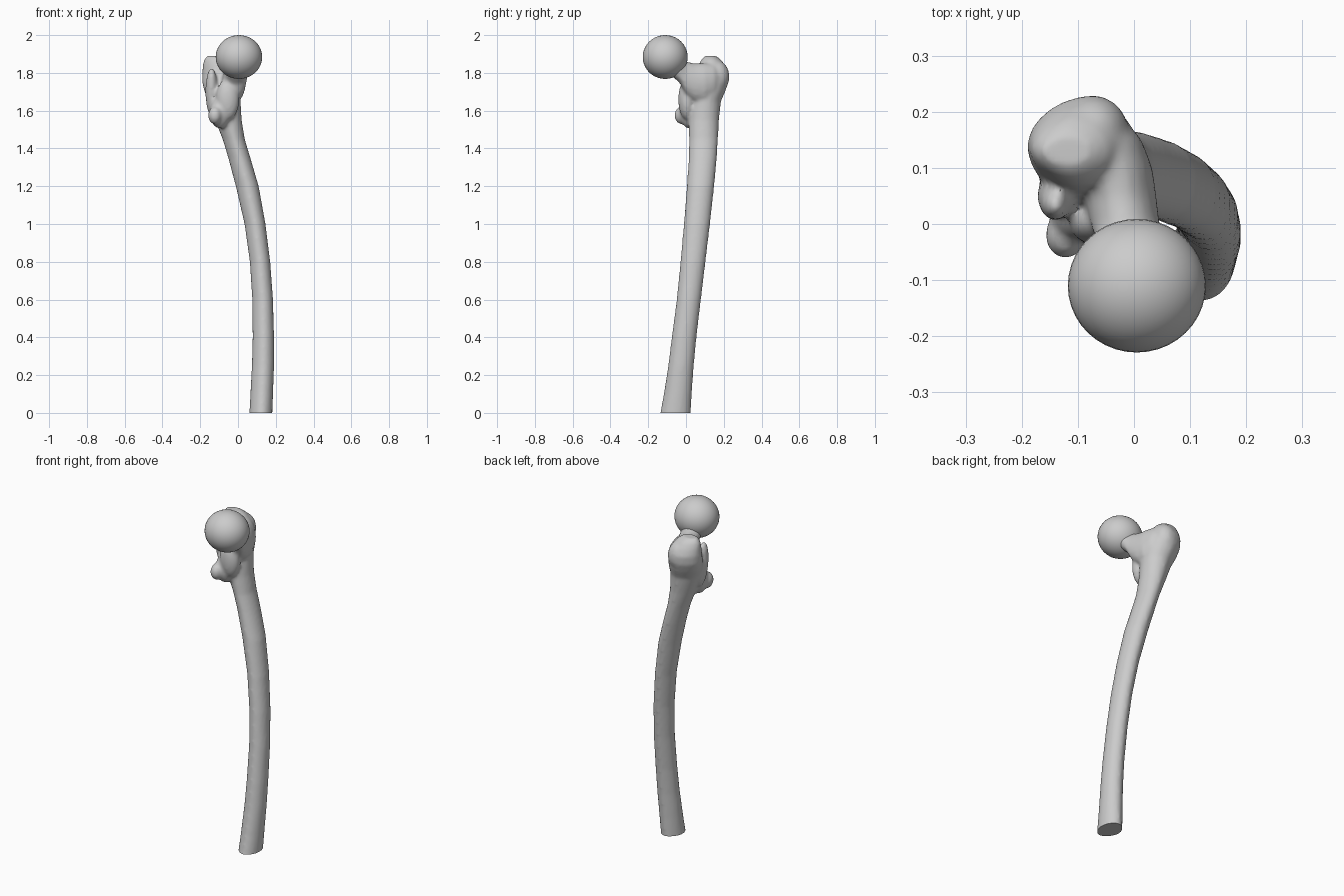
import bpy, bmesh, math
from mathutils import Vector, Matrix

if "Cube" in bpy.data.objects:
    bpy.data.objects.remove(bpy.data.objects["Cube"])

bm = bmesh.new()


def loft(rings, place, n=20):
    """Skin closed rings (pos, a, b, ra, rb); place() maps them to 3D."""
    rows = []
    for r in rings:
        rows.append([bm.verts.new(place(r, 2 * math.pi * i / n)) for i in range(n)])
    for lo, hi in zip(rows, rows[1:]):
        for i in range(n):
            j = (i + 1) % n
            bm.faces.new((lo[i], lo[j], hi[j], hi[i]))
    bm.faces.new(rows[0][::-1])
    bm.faces.new(rows[-1])


def blob(loc, size, rot=(0, 0, 0)):
    m = Matrix.LocRotScale(Vector(loc), Matrix.Rotation(rot[2], 3, 'Z') @ Matrix.Rotation(rot[0], 3, 'X')
                           @ Matrix.Rotation(rot[1], 3, 'Y'), Vector(size))
    bmesh.ops.create_uvsphere(bm, u_segments=24, v_segments=14, radius=1, matrix=m)


def shaft_point(r, t):
    z, x0, x1, y0, y1 = r
    c, s = math.cos(t), math.sin(t)
    pinch = 1 - 0.18 * max(0, -c)          # ridge along the rear (-x) side
    return ((x0 + x1) / 2 + c * (x1 - x0) / 2, (y0 + y1) / 2 + s * pinch * (y1 - y0) / 2, z)


def neck_point(r, t):
    y, cx, cz, rx, rz = r
    return (cx + rx * math.sin(t), y, cz + rz * math.cos(t))


# bowed shaft flaring into the greater trochanter: z, x range, y range
loft([(-0.08, .055, .180, -.155, .022), (0, .060, .182, -.137, .026), (.1, .065, .186, -.118, .031),
      (.25, .073, .191, -.095, .042), (.4, .077, .191, -.076, .056), (.6, .075, .186, -.050, .080),
      (.8, .062, .171, -.030, .104), (1.0, .034, .146, -.012, .128), (1.2, -.012, .110, .004, .150),
      (1.35, -.052, .066, .014, .164), (1.45, -.082, .036, .016, .170), (1.55, -.122, .020, .012, .175),
      (1.65, -.158, .014, .012, .186), (1.70, -.178, .012, .025, .208), (1.75, -.190, .006, .040, .226),
      (1.80, -.190, -.010, .056, .226), (1.84, -.187, -.022, .066, .208), (1.87, -.180, -.045, .080, .186),
      (1.89, -.165, -.075, .100, .160)], shaft_point)

# neck: y, centre x, centre z, half width, half height
loft([(-.10, .005, 1.87, .068, .062), (-.03, -.006, 1.812, .062, .070), (0, -.016, 1.77, .062, .090),
      (.05, -.024, 1.745, .064, .105), (.10, -.035, 1.74, .068, .112), (.15, -.052, 1.75, .066, .10),
      (.19, -.075, 1.76, .055, .07)], neck_point)

# lesser trochanter, its root, and the crests that tie it to the rest
blob((-.122, -.020, 1.575), (.036, .042, .048))
blob((-.095, .020, 1.59), (.055, .055, .085))
blob((-.055, .005, 1.66), (.062, .046, .11))
blob((-.140, .050, 1.70), (.032, .040, .13), (.15, 0, 0))
# outer corner of the greater trochanter
blob((-.075, .165, 1.78), (.065, .065, .085))

bmesh.ops.recalc_face_normals(bm, faces=bm.faces)
src = bpy.data.meshes.new("bone_shaft")
bm.to_mesh(src)
bm.free()
bone = bpy.data.objects.new("bone_shaft", src)
bpy.context.collection.objects.link(bone)

# fuse the overlapping forms and soften the joins
rm = bone.modifiers.new("fuse", 'REMESH')
rm.mode = 'VOXEL'
rm.voxel_size = 0.009
sm = bone.modifiers.new("soften", 'SMOOTH')
sm.factor = 0.5
sm.iterations = 7
dg = bpy.context.evaluated_depsgraph_get()
bm = bmesh.new()
bm.from_object(bone, dg)
bone.modifiers.clear()

# flat cut at the base
cut = bmesh.ops.bisect_plane(bm, geom=bm.verts[:] + bm.edges[:] + bm.faces[:],
                             plane_co=(0, 0, 0), plane_no=(0, 0, 1), clear_inner=True)
rim = [e for e in cut['geom_cut'] if isinstance(e, bmesh.types.BMEdge)]
bmesh.ops.contextual_create(bm, geom=rim)
bmesh.ops.recalc_face_normals(bm, faces=bm.faces)
bm.to_mesh(src)
bm.free()

# ball head
bpy.ops.mesh.primitive_uv_sphere_add(segments=40, ring_count=20, radius=1, location=(.005, -.110, 1.884))
head = bpy.context.object
head.name = "ball_head"
head.scale = (.123, .119, .116)
bpy.ops.object.transform_apply(location=False, rotation=False, scale=True)

for ob in (bone, head):
    bpy.ops.object.select_all(action='DESELECT')
    ob.select_set(True)
    bpy.context.view_layer.objects.active = ob
    bpy.ops.object.shade_smooth_by_angle(angle=math.radians(45))
